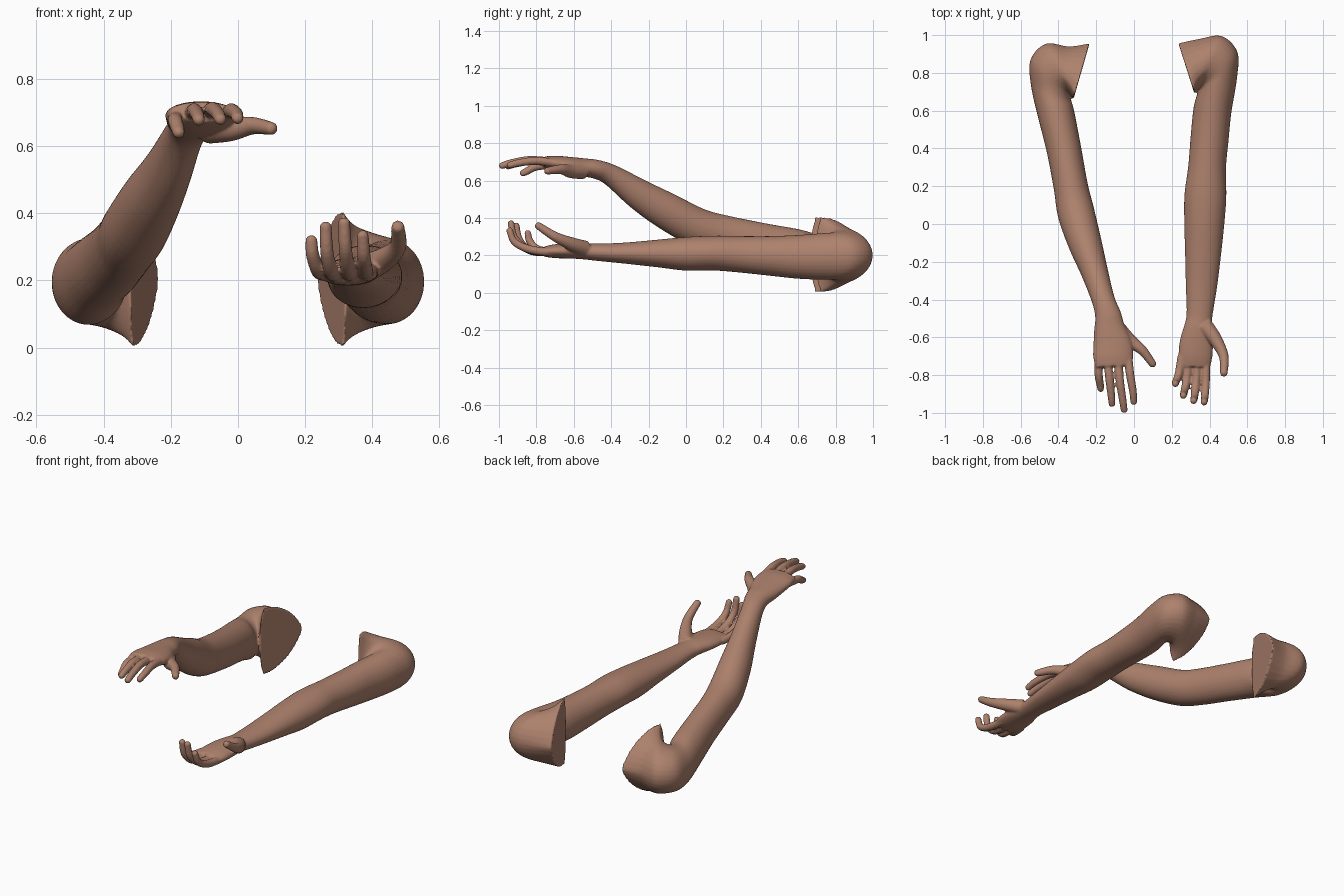
import bpy, bmesh, math
from mathutils import Vector as V

N = 32  # points round each cross-section

skin = bpy.data.materials.new("brown skin")
skin.diffuse_color = (0.42, 0.22, 0.152, 1)


def oval(c, u, w, wa, wb, h, p=1.0):
    """Oval ring: wa/wb are the outer/inner half widths, p > 1 makes a pointed top."""
    pts = []
    for i in range(N):
        t = 2 * math.pi * i / N
        co, si = math.cos(t), math.sin(t)
        pts.append(c + u * co * (wa if co > 0 else wb)
                   + w * h * math.copysign(abs(si) ** p, si))
    return pts


def rings_along(path, side=1):
    """Rings across a path of (x, y, z, half width, half height)."""
    cs = [V(p[:3]) for p in path]
    out = []
    for i, p in enumerate(path):
        d = (cs[min(i + 1, len(cs) - 1)] - cs[max(i - 1, 0)]).normalized()
        u = V((-d.y, d.x, 0)).normalized() * side
        w = (V((0, 0, 1)) - d * d.z).normalized()
        out.append(oval(cs[i], u, w, p[3], p[3], p[4]))
    return out


def loft(bm, rings, steps=5):
    """Skin the rings with a smooth spline from ring to ring, closed at both ends."""
    fine = []
    for i in range(len(rings) - 1):
        r0, r1 = rings[max(i - 1, 0)], rings[i]
        r2, r3 = rings[i + 1], rings[min(i + 2, len(rings) - 1)]
        for k in range(steps):
            t = k / steps
            fine.append([0.5 * (2 * b + (c - a) * t + (2 * a - 5 * b + 4 * c - d) * t * t
                                + (3 * b - a - 3 * c + d) * t ** 3)
                         for a, b, c, d in zip(r0, r1, r2, r3)])
    fine.append(rings[-1])
    vs = [[bm.verts.new(p) for p in r] for r in fine]
    faces = [bm.faces.new(vs[0]), bm.faces.new(vs[-1][::-1])]
    for a, b in zip(vs, vs[1:]):
        for i in range(N):
            j = (i + 1) % N
            faces.append(bm.faces.new((a[j], a[i], b[i], b[j])))
    bmesh.ops.recalc_face_normals(bm, faces=faces)


def finger(bm, pts, radii):
    """Round tube with a domed tip."""
    path = [(*p, r, r) for p, r in zip(pts, radii)]
    end, r = V(pts[-1]), radii[-1]
    d = (end - V(pts[-2])).normalized()
    path[-1] = (*(end - d * r), r, r)
    path.append((*(end - d * r * 0.35), r * 0.78, r * 0.78))
    path.append((*end, r * 0.2, r * 0.2))
    loft(bm, rings_along(path))


def shoulder(side, dy):
    """Rings fanning round the armpit, from the chest cut to the upper arm."""
    out = []
    # inner x, y, outer x, y, height z, half height, centre fraction, point
    for ix, iy, ox, oy, z, h, f, p in (
            (.320, .69, .235, .957, .204, .203, .10, 1.5),
            (.340, .71, .345, .980, .200, .168, .25, 1.2),
            (.345, .71, .465, .995, .200, .142, .40, 1.0),
            (.340, .70, .548, .910, .197, .128, .50, 1.0),
            (.332, .68, .545, .770, .194, .124, .50, 1.0)):
        shift = dy if ox > 0.3 else 0
        a, b = V((ix * side, iy + dy * .7, z)), V((ox * side, oy + shift, z))
        u = b - a
        out.append(oval(a + u * f, u, V((0, 0, 1)), 1 - f, f, h, p))
    return out


def arm(name, side, dy, path, fingers, thumb):
    bm = bmesh.new()
    loft(bm, shoulder(side, dy) + rings_along(path, side))
    for pts in fingers:
        finger(bm, pts, (.022, .022, .020, .018))
    finger(bm, thumb, (.044, .036, .026, .020))
    me = bpy.data.meshes.new(name)
    bm.to_mesh(me)
    bm.free()
    me.materials.append(skin)
    ob = bpy.data.objects.new(name, me)
    bpy.context.collection.objects.link(ob)
    # melt palm, fingers and arm into one skin
    m = ob.modifiers.new("merge", 'REMESH')
    m.mode, m.voxel_size, m.use_smooth_shade = 'VOXEL', 0.006, True
    s = ob.modifiers.new("soften", 'SMOOTH')
    s.factor, s.iterations = 0.5, 5


# low arm, palm up
arm("palm_up_arm", 1, 0, [
    (.415, .60, .192, .101, .117), (.400, .45, .197, .101, .106),
    (.387, .30, .205, .100, .098), (.378, .15, .212, .111, .093),
    (.372, .00, .208, .106, .090), (.366, -.15, .210, .096, .074),
    (.357, -.33, .212, .083, .056), (.347, -.48, .217, .069, .046),
    (.338, -.55, .223, .074, .044), (.331, -.62, .224, .088, .041),
    (.325, -.70, .222, .090, .037), (.323, -.755, .220, .080, .028)],
    [[(.252, -.70, .22), (.238, -.79, .23), (.222, -.835, .275), (.217, -.85, .335)],
     [(.292, -.72, .215), (.278, -.83, .225), (.265, -.89, .28), (.260, -.912, .375)],
     [(.338, -.72, .215), (.328, -.84, .23), (.320, -.915, .29), (.315, -.94, .387)],
     [(.382, -.71, .215), (.380, -.83, .23), (.375, -.915, .27), (.370, -.95, .348)]],
    [(.375, -.54, .235), (.430, -.61, .26), (.475, -.70, .30), (.476, -.805, .368)])

# raised arm, palm down
arm("palm_down_arm", -1, -.04, [
    (-.412, .58, .225, .097, .117), (-.372, .40, .262, .092, .112),
    (-.335, .20, .307, .091, .108), (-.307, .06, .350, .098, .104),
    (-.260, -.10, .435, .089, .099), (-.210, -.25, .525, .072, .083),
    (-.163, -.40, .628, .061, .058), (-.138, -.48, .660, .069, .051),
    (-.130, -.55, .670, .082, .049), (-.115, -.63, .681, .101, .046),
    (-.110, -.70, .692, .106, .041), (-.107, -.755, .700, .096, .030)],
    [[(-.188, -.70, .685), (-.187, -.80, .675), (-.179, -.85, .65), (-.175, -.888, .632)],
     [(-.140, -.72, .695), (-.130, -.82, .705), (-.120, -.91, .69), (-.115, -.968, .672)],
     [(-.085, -.72, .700), (-.075, -.83, .710), (-.060, -.93, .695), (-.050, -1.0, .674)],
     [(-.030, -.71, .695), (-.020, -.80, .705), (-.005, -.89, .695), (.000, -.958, .678)]],
    [(-.090, -.55, .650), (-.020, -.62, .65), (.045, -.67, .66), (.110, -.755, .650)])
